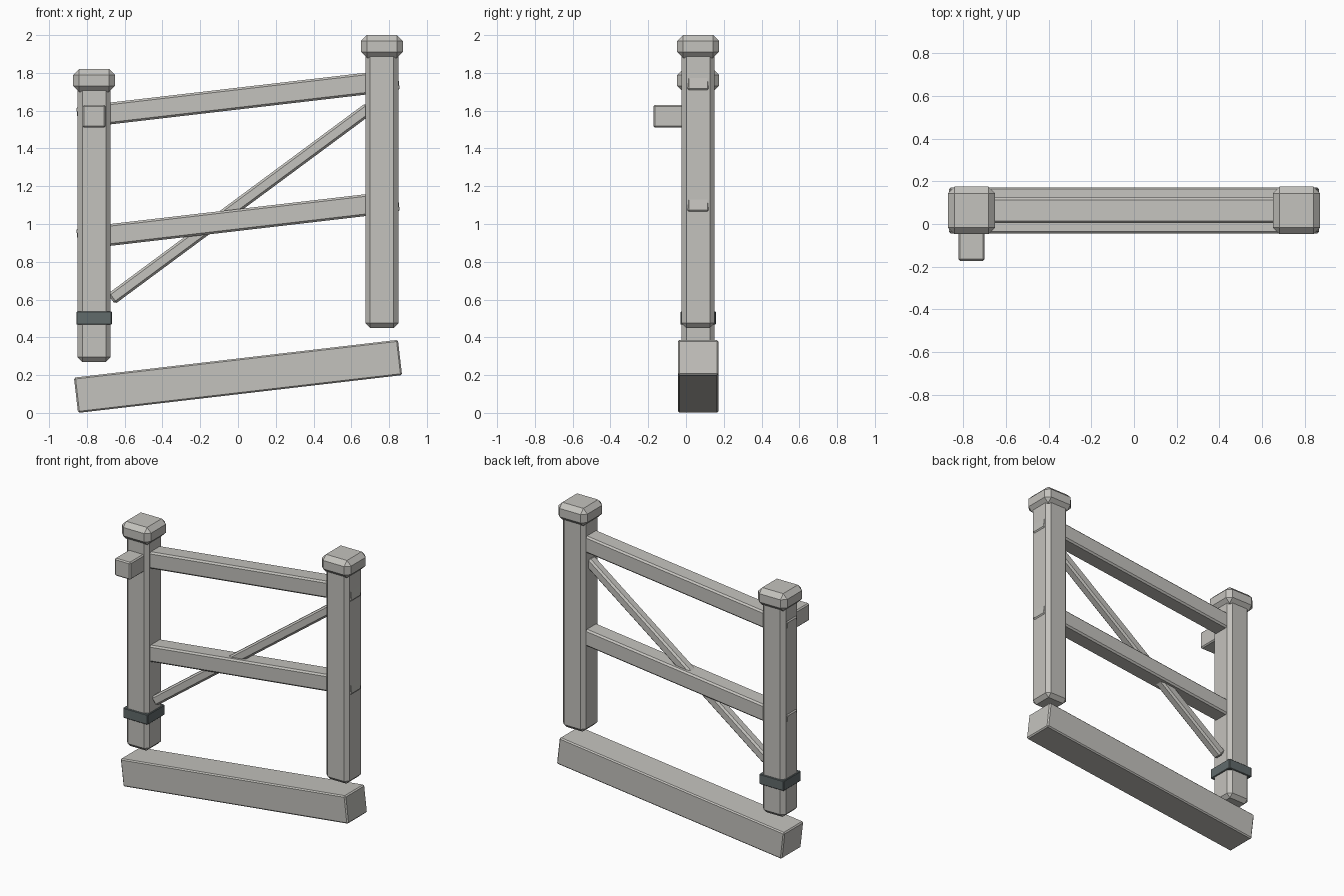
import bpy
import bmesh
from math import radians, sin, cos
from mathutils import Matrix

cube = bpy.data.objects.get("Cube")
if cube:
    bpy.data.objects.remove(cube, do_unlink=True)


def material(name, rgb):
    m = bpy.data.materials.new(name)
    m.use_nodes = True
    m.diffuse_color = (*rgb, 1)
    m.node_tree.nodes["Principled BSDF"].inputs["Base Color"].default_value = (*rgb, 1)
    return m


wood = material("weathered_wood", (0.55, 0.54, 0.51))
iron = material("dark_iron", (0.12, 0.145, 0.148))


def block(name, size, centre, bevel, mat=wood, tilt=0):
    """Chamfered box, tilted upward toward +x by the given angle."""
    bm = bmesh.new()
    bmesh.ops.create_cube(bm, size=1, matrix=Matrix.Diagonal((*size, 1)))
    bmesh.ops.bevel(bm, geom=bm.edges[:], offset=bevel, segments=1,
                    affect='EDGES', profile=0.5)
    mesh = bpy.data.meshes.new(name)
    bm.to_mesh(mesh)
    bm.free()
    mesh.materials.append(mat)
    ob = bpy.data.objects.new(name, mesh)
    ob.location = centre
    ob.rotation_euler.y = -radians(tilt)
    bpy.context.collection.objects.link(ob)
    return ob


Y = 0.064       # common centre plane of the fence
SLOPE = 6.65    # pitch of the sloping members
POST_X = 0.762

# Posts and their caps
for side, x, bottom, top in (("right", -POST_X, 0.27, 1.82), ("left", POST_X, 0.45, 2.0)):
    height = top - 0.06 - bottom
    block(side + "_post", (0.174, 0.174, height), (x, Y, bottom + height / 2), 0.025)
    block(side + "_post_cap", (0.222, 0.222, 0.12), (x, Y, top - 0.06), 0.031)

# Sloping ground beam, resting on its lowest corner
length, depth = 1.727, 0.188
rest = (length * sin(radians(SLOPE)) + depth * cos(radians(SLOPE))) / 2
block("ground_beam", (length, 0.215, depth), (0, Y, rest), 0.008, tilt=SLOPE)

# Rails run through both posts, with the brace between them
for name, z in (("upper_rail", 1.664), ("lower_rail", 1.021)):
    block(name, (1.712, 0.12, 0.115), (0, Y, z), 0.011, tilt=SLOPE)
block("diagonal_brace", (1.70, 0.066, 0.066), (0.012, Y, 1.108), 0.012, tilt=36.5)

# Iron strap and projecting peg on the lower post
block("post_strap", (0.188, 0.188, 0.07), (-POST_X, Y, 0.502), 0.004, iron)
block("peg", (0.122, 0.225, 0.12), (-POST_X, -0.06, 1.57), 0.008)
